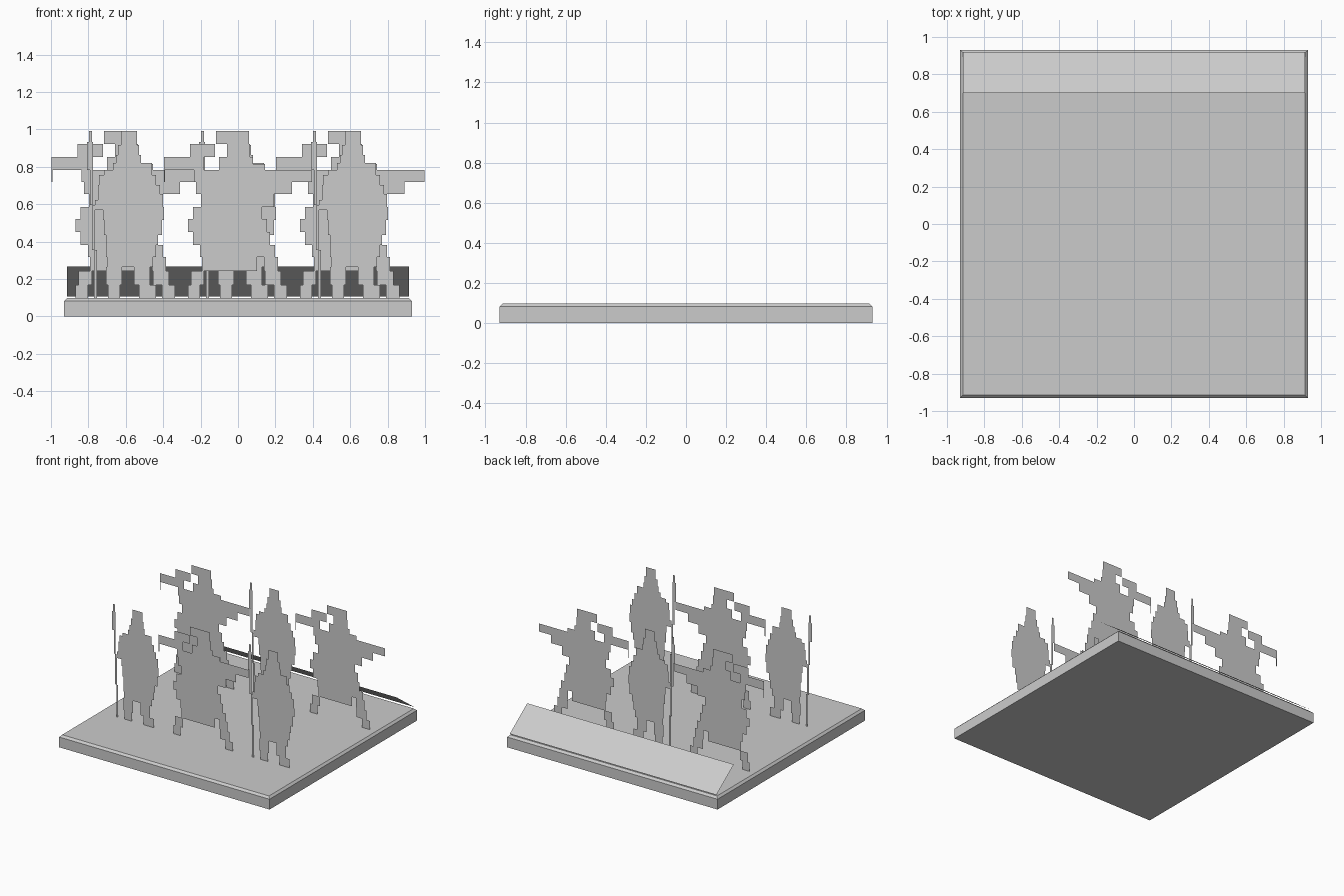
import bpy, bmesh

if "Cube" in bpy.data.objects:
    bpy.data.objects.remove(bpy.data.objects["Cube"], do_unlink=True)

UNIT = 0.00535      # one step of the cut-out grid
HALF = 0.93         # half width of the base
TOP = 0.098         # height of the base
ROW_Y = 0.435       # distance of each rank from the middle
COLUMN = 0.6        # spacing of the columns

grey = bpy.data.materials.new("plain grey")
grey.use_nodes = True
grey.diffuse_color = (0.6, 0.6, 0.6, 1)
grey.node_tree.nodes["Principled BSDF"].inputs["Base Color"].default_value = grey.diffuse_color


def add_object(name, bm):
    mesh = bpy.data.meshes.new(name)
    bm.to_mesh(mesh)
    bm.free()
    mesh.materials.append(grey)
    obj = bpy.data.objects.new(name, mesh)
    bpy.context.collection.objects.link(obj)
    return obj


def cutout(name, spans):
    """Flat stepped silhouette facing the front; span = top, bottom, left, right."""
    bm = bmesh.new()
    for top, bottom, left, right in spans:
        corners = ((left, bottom), (right, bottom), (right, top), (left, top))
        bm.faces.new([bm.verts.new((x * UNIT, 0, z * UNIT)) for x, z in corners])
    bmesh.ops.remove_doubles(bm, verts=bm.verts, dist=0.0001)
    return add_object(name, bm)


def stack(tops, edges, bottom):
    """Rows of spans from a list of row tops and matching left/right edges."""
    return [(t, b, l, r) for t, b, (l, r) in zip(tops, tops[1:] + [bottom], edges)]


# Base slab with chamfered top rim
bm = bmesh.new()
bmesh.ops.create_cube(bm, size=1)
for v in bm.verts:
    v.co = (v.co.x * 2 * HALF, v.co.y * 2 * HALF, (v.co.z + 0.5) * TOP)
rim = [e for e in bm.edges if all(v.co.z > TOP / 2 for v in e.verts)]
bmesh.ops.bevel(bm, geom=rim, offset=0.016, segments=1, affect='EDGES')
add_object("base", bm)

# Sloping sheet along the back edge
bm = bmesh.new()
sheet = ((-1, 0.92, 0.108), (-1, 0.7, 0.268), (1, 0.7, 0.268), (1, 0.92, 0.108))
bm.faces.new([bm.verts.new((s * 0.913, y, z)) for s, y, z in sheet])
bm.normal_update()
for f in bm.faces:
    if f.normal.z < 0:
        f.normal_flip()
add_object("back_sheet", bm)

# Archer: head and torso rows, then bow arm and legs
archer = stack(
    [167, 154, 141, 134, 128, 116, 104, 91, 79, 66, 53, 41],
    [(-22, 11), (-11, 12), (-19, 15), (-19, 27), (-44, 74), (-42, 54),
     (-37, 36), (-45, 24), (-50, 29), (-45, 32), (-38, 37), (-36, 19)], 27)
archer += [
    (154, 141, -48, -23), (141, 128, -74, -34), (128, 116, -74, -73),   # bow
    (41, 27, 26, 40),                                                   # hip
    (27, 13, -47, -34), (13, 0, -50, -38),                              # left-hand leg
    (27, 13, 27, 43), (13, 0, 36, 49),                                  # right-hand leg
]

# Spearman: hood and cloak rows, then legs, hand and spear
spearman = stack(
    [167, 153, 143, 135, 128, 123, 113, 104, 91, 78, 63, 53, 41],
    [(-5, 11), (-8, 13), (-10, 15), (-13, 26), (-22, 26), (-27, 30), (-28, 34),
     (-28, 37), (-23, 38), (-22, 36), (-20, 32), (-20, 30), (-19, 27)], 31)
spearman += [
    (31, 13, -20, -4), (13, 0, -18, -6),             # left-hand leg
    (31, 13, 8, 24), (13, 0, 13, 30),                # right-hand leg
    (98, 88, -31, -23),                              # hand
    (167, 156, -37, -34), (156, 128, -39, -33),      # spear blade
    (128, 93, -36, -33), (93, 48, -34, -31), (48, 0, -32, -29),
]

# Two ranks, alternating the two kinds of soldier
for col in (-1, 0, 1):
    for rank, side in (("front", -1), ("back", 1)):
        is_spear = (col == 0) == (side == 1)
        kind, spans = ("spearman", spearman) if is_spear else ("archer", archer)
        column = {-1: "right", 0: "middle", 1: "left"}[col]
        figure = cutout(f"{kind}_{rank}_{column}", spans)
        figure.location = (col * COLUMN, side * ROW_Y, TOP)
